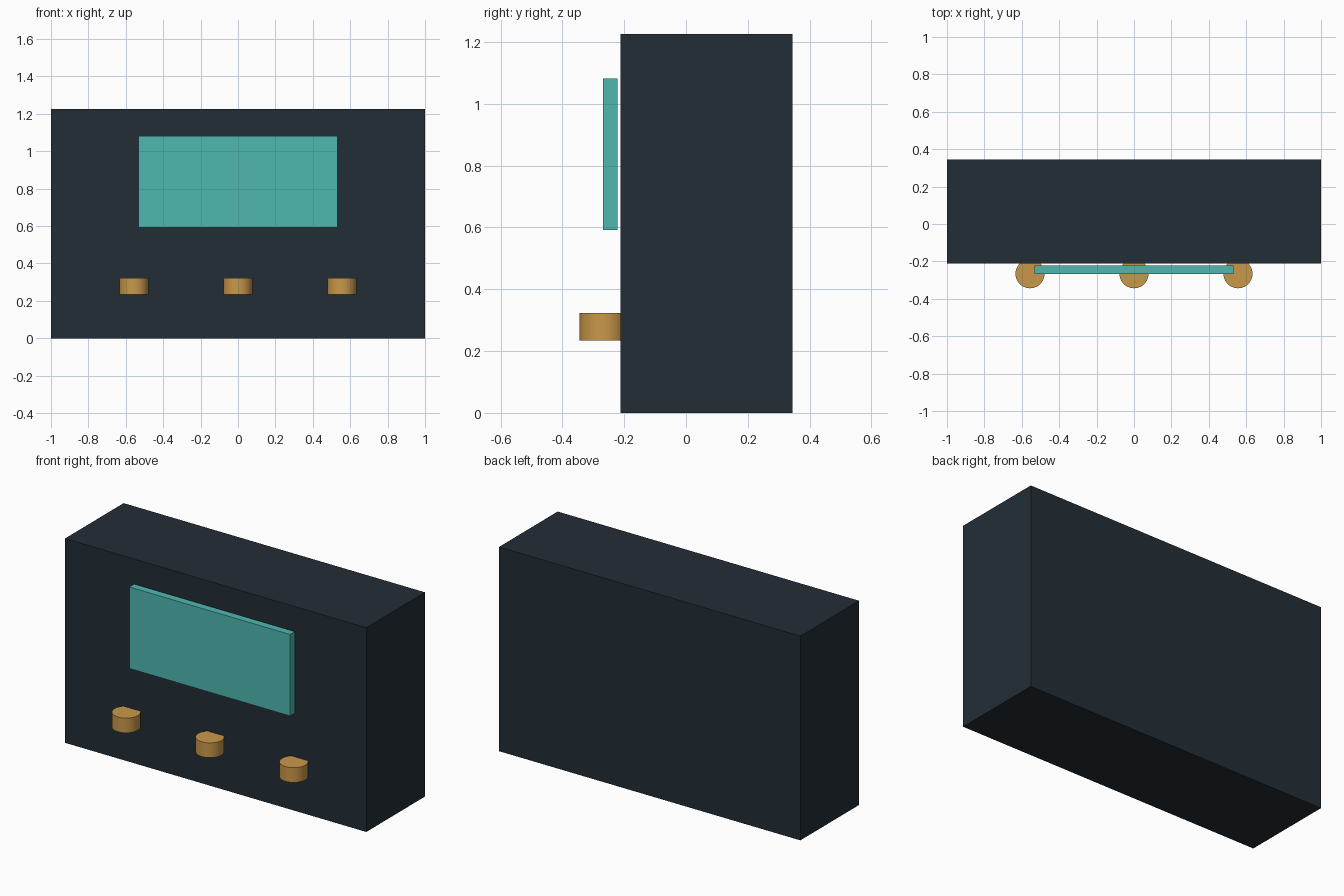
import bpy
import math

if "Cube" in bpy.data.objects:
    bpy.data.objects.remove(bpy.data.objects["Cube"])


def material(name, rgb):
    """Flat material from 0-255 sRGB values, stored as linear."""
    def lin(c):
        c /= 255
        return c / 12.92 if c <= 0.04045 else ((c + 0.055) / 1.055) ** 2.4
    mat = bpy.data.materials.new(name)
    mat.diffuse_color = (*[lin(c) for c in rgb], 1)
    mat.use_nodes = True
    mat.node_tree.nodes["Principled BSDF"].inputs["Base Color"].default_value = mat.diffuse_color
    return mat


def box(name, lo, hi, mat):
    """Box between two opposite corners."""
    bpy.ops.mesh.primitive_cube_add(size=1, location=[(a + b) / 2 for a, b in zip(lo, hi)])
    ob = bpy.context.object
    ob.name = name
    ob.scale = [b - a for a, b in zip(lo, hi)]
    bpy.ops.object.transform_apply(location=False, rotation=False, scale=True)
    ob.data.materials.append(mat)


dark = material("dark slate", (35, 45, 54))
teal = material("screen teal", (79, 184, 176))
brass = material("knob brass", (201, 152, 74))

# Cabinet
box("cabinet", (-1, -0.212, 0), (1, 0.344, 1.225), dark)

# Screen panel, standing just clear of the front
box("screen", (-0.533, -0.268, 0.592), (0.533, -0.222, 1.081), teal)

# Row of upright round knobs, sunk partly into the front
for side, x in (("left", -0.556), ("middle", 0), ("right", 0.556)):
    bpy.ops.mesh.primitive_cylinder_add(vertices=24, radius=0.078, depth=0.089,
                                        location=(x, -0.266, 0.279))
    knob = bpy.context.object
    knob.name = f"knob_{side}"
    knob.data.materials.append(brass)
    bpy.ops.object.shade_smooth_by_angle(angle=math.radians(40))
